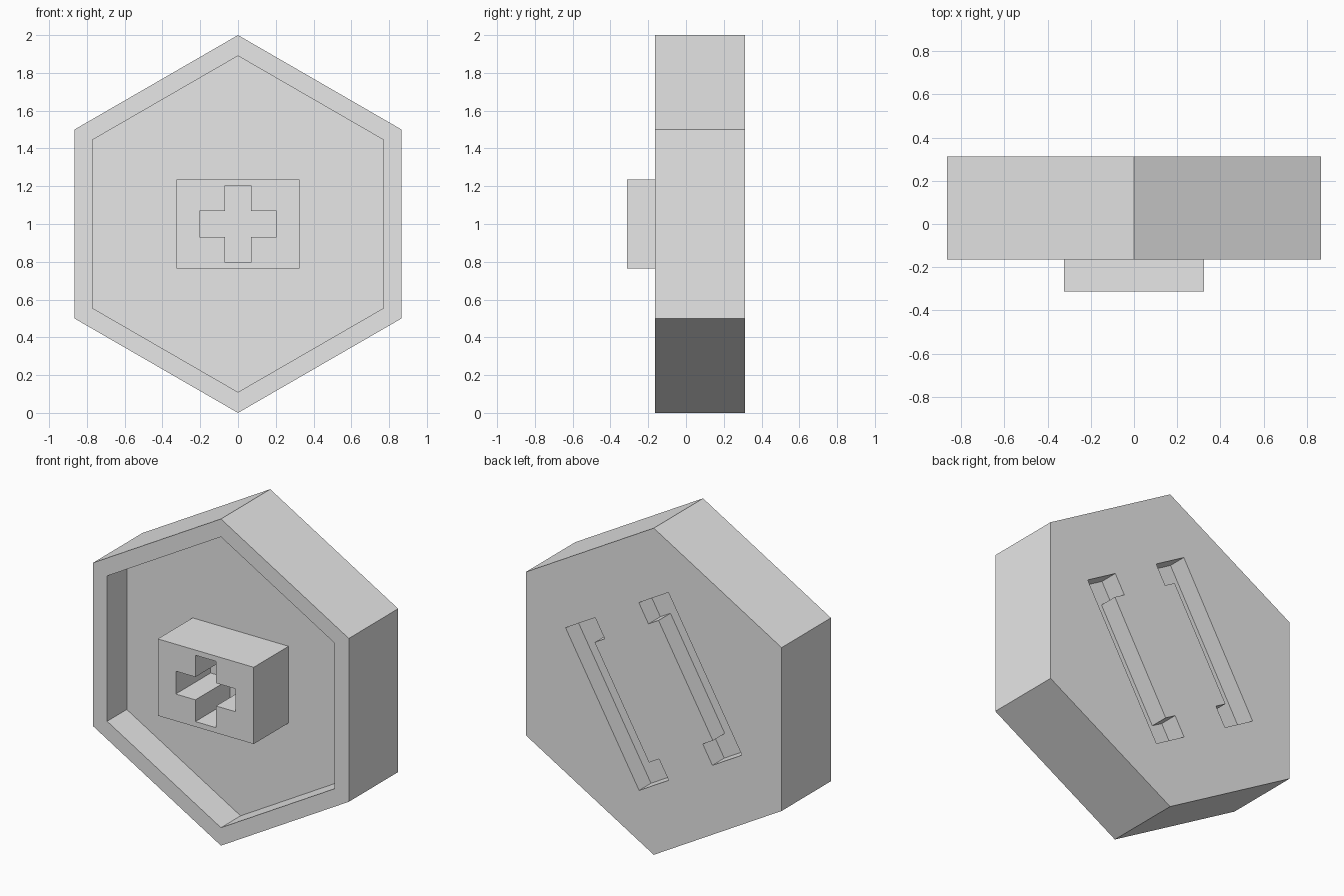
import bpy, bmesh
from math import sin, cos, pi

cube = bpy.data.objects.get("Cube")
if cube:
    bpy.data.objects.remove(cube, do_unlink=True)

# Single plain colour
GREY = (0.8, 0.8, 0.8, 1)
grey = bpy.data.materials.new("plain grey")
grey.use_nodes = True
grey.diffuse_color = GREY
for node in grey.node_tree.nodes:
    if node.type == "BSDF_PRINCIPLED":
        node.inputs["Base Color"].default_value = GREY

FRONT, FLOOR, BACK, BOSS_FRONT = -0.165, 0.025, 0.312, -0.312
MID = 1.0  # height of the centre


def prism(name, outline, y0, y1):
    """Extrude an (x, z) outline, centred on the hexagon, from y0 to y1."""
    bm = bmesh.new()
    face = bm.faces.new([bm.verts.new((x, y0, MID + z)) for x, z in outline])
    grown = bmesh.ops.extrude_face_region(bm, geom=[face])["geom"]
    moved = [v for v in grown if isinstance(v, bmesh.types.BMVert)]
    bmesh.ops.translate(bm, verts=moved, vec=(0, y1 - y0, 0))
    bmesh.ops.recalc_face_normals(bm, faces=bm.faces)
    mesh = bpy.data.meshes.new(name)
    bm.to_mesh(mesh)
    bm.free()
    mesh.materials.append(grey)
    obj = bpy.data.objects.new(name, mesh)
    bpy.context.collection.objects.link(obj)
    return obj


def cut(target, cutter):
    """Subtract the cutter and discard it."""
    cutter.hide_render = True
    mod = target.modifiers.new("cut", "BOOLEAN")
    mod.operation, mod.solver, mod.object = "DIFFERENCE", "EXACT", cutter
    bpy.context.view_layer.objects.active = target
    bpy.ops.object.modifier_apply(modifier=mod.name)
    bpy.data.objects.remove(cutter, do_unlink=True)


def hexagon(r):
    return [(r * sin(i * pi / 3), r * cos(i * pi / 3)) for i in range(6)]


def rectangle(w, h):
    return [(-w, -h), (w, -h), (w, h), (-w, h)]


# Hexagonal body with a shallow tray in the front
body = prism("hexagonal_body", hexagon(1.0), FRONT, BACK)
cut(body, prism("tray_cutter", hexagon(0.89), FRONT - 0.2, FLOOR))

# Pair of bracket-shaped slots in the back, tilted along one hexagon diagonal
END, HOOK, OUTER, INNER, WEB = 0.498, 0.368, 0.402, 0.171, 0.25
bracket = [(-END, OUTER), (END, OUTER), (END, INNER), (HOOK, INNER),
           (HOOK, WEB), (-HOOK, WEB), (-HOOK, INNER), (-END, INNER)]
c, s = cos(pi / 3), sin(pi / 3)
for side in (-1, 1):
    outline = [(c * a - s * b * side, s * a + c * b * side) for a, b in bracket]
    cut(body, prism("slot_cutter", outline, BACK - 0.115, BACK + 0.1))

# Raised block on the tray floor, pierced by a cross-shaped socket
block = prism("socket_block", rectangle(0.325, 0.235), BOSS_FRONT, FLOOR)
T, L = 0.07, 0.203
cross = [(-T, -L), (T, -L), (T, -T), (L, -T), (L, T), (T, T),
         (T, L), (-T, L), (-T, T), (-L, T), (-L, -T), (-T, -T)]
cut(block, prism("cross_cutter", cross, BOSS_FRONT - 0.1, FLOOR + 0.1))
